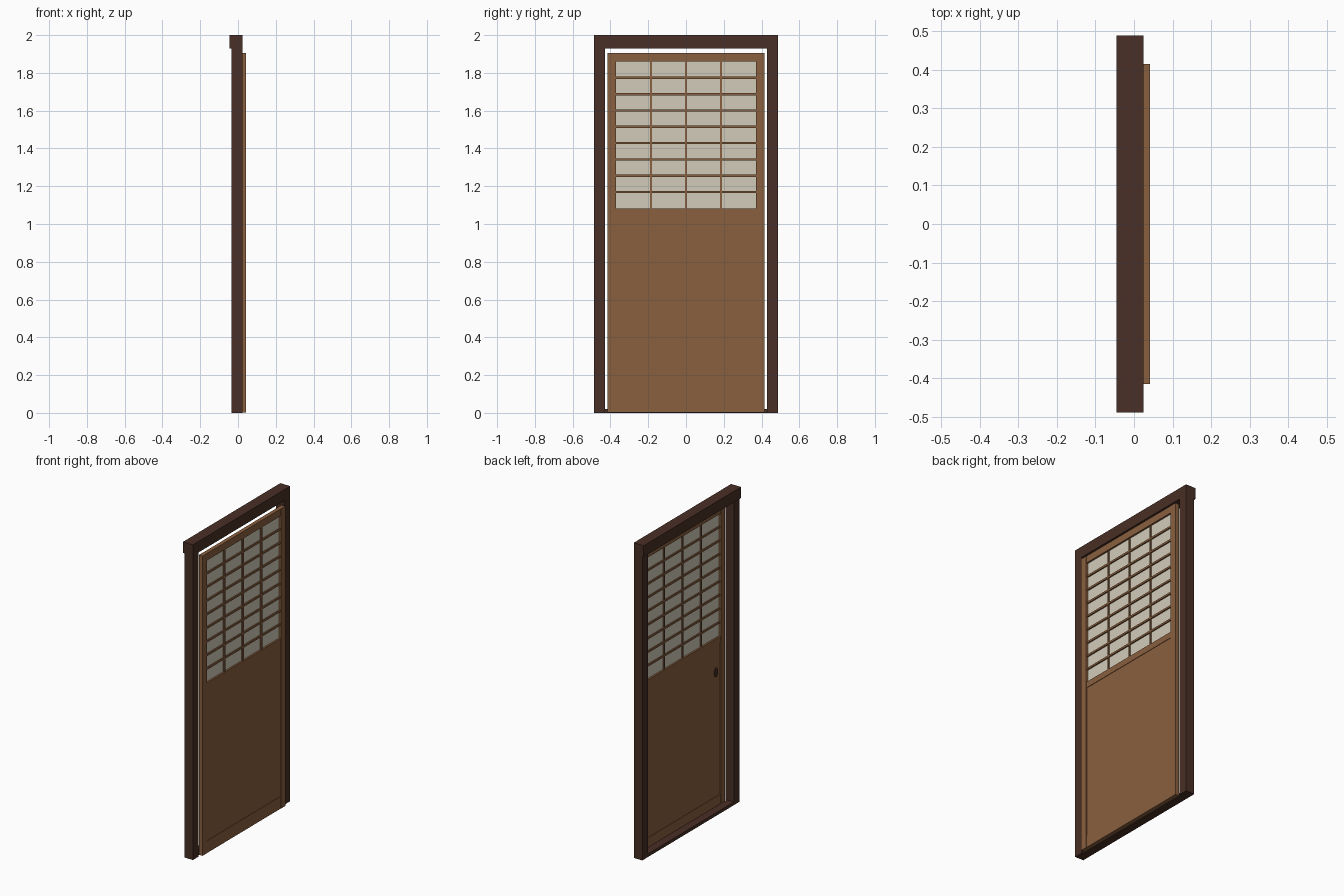
import bpy, math

if "Cube" in bpy.data.objects:
    bpy.data.objects.remove(bpy.data.objects["Cube"])


def material(name, rgb):
    m = bpy.data.materials.new(name)
    m.diffuse_color = (*rgb, 1)
    m.use_nodes = True
    m.node_tree.nodes["Principled BSDF"].inputs["Base Color"].default_value = m.diffuse_color
    return m


DARK = material("dark_wood", (0.066, 0.029, 0.019))
BROWN = material("brown_wood", (0.255, 0.115, 0.049))
PAPER = material("paper", (0.65, 0.60, 0.49))


def box(name, x, y, z, mat):
    """Box from (min, max) ranges on each axis."""
    bpy.ops.mesh.primitive_cube_add(size=1)
    o = bpy.context.object
    o.name = name
    o.location = [(r[0] + r[1]) / 2 for r in (x, y, z)]
    o.scale = [r[1] - r[0] for r in (x, y, z)]
    bpy.ops.object.transform_apply(location=True, scale=True)
    o.data.materials.append(mat)
    return o


# Fixed frame: posts, overhanging lintel and low sill
FRAME_X = (-0.035, 0.025)
box("lintel", (-0.045, 0.025), (-0.488, 0.488), (1.93, 2.0), DARK)
for side, name in ((1, "left"), (-1, "right")):
    box(name + "_post", FRAME_X, sorted((side * 0.43, side * 0.488)), (0, 1.93), DARK)
box("sill", (-0.035, 0.015), (-0.43, 0.43), (0, 0.02), DARK)

# Sliding door: stiles, rails and lower panel
DOOR_X = (0.015, 0.042)
INNER = 0.37
for side, name in ((1, "left"), (-1, "right")):
    box(name + "_stile", DOOR_X, sorted((side * INNER, side * 0.415)), (0.003, 1.905), BROWN)
RAIL_X = (0.016, 0.041)
for name, z in (("bottom_rail", (0.003, 0.08)), ("middle_rail", (1.045, 1.083)),
                ("top_rail", (1.86, 1.905))):
    box(name, RAIL_X, (-INNER, INNER), z, BROWN)
box("lower_panel", (0.019, 0.038), (-INNER, INNER), (0.08, 1.045), BROWN)

# Paper window with crossing lattice bars
LOW, HIGH, ROWS, COLS = 1.083, 1.86, 9, 4
box("paper_sheet", (0.027, 0.030), (-INNER, INNER), (LOW, HIGH), PAPER)
for i in range(1, ROWS):
    z = LOW + (HIGH - LOW) * i / ROWS
    box("lattice_bar", (0.020, 0.038), (-INNER, INNER), (z - 0.006, z + 0.006), BROWN)
for i in range(1, COLS):
    y = -INNER + 2 * INNER * i / COLS
    box("lattice_upright", (0.021, 0.037), (y - 0.006, y + 0.006), (LOW, HIGH), BROWN)

# Oval finger pull on the inner face
bpy.ops.mesh.primitive_cylinder_add(vertices=24, radius=1, depth=1,
                                    location=(0.0165, -0.325, 0.87),
                                    rotation=(0, math.pi / 2, 0))
pull = bpy.context.object
pull.name = "finger_pull"
pull.scale = (0.03, 0.016, 0.006)
pull.data.materials.append(DARK)
bpy.ops.object.transform_apply(location=True, rotation=True, scale=True)
bpy.ops.object.shade_smooth_by_angle()
